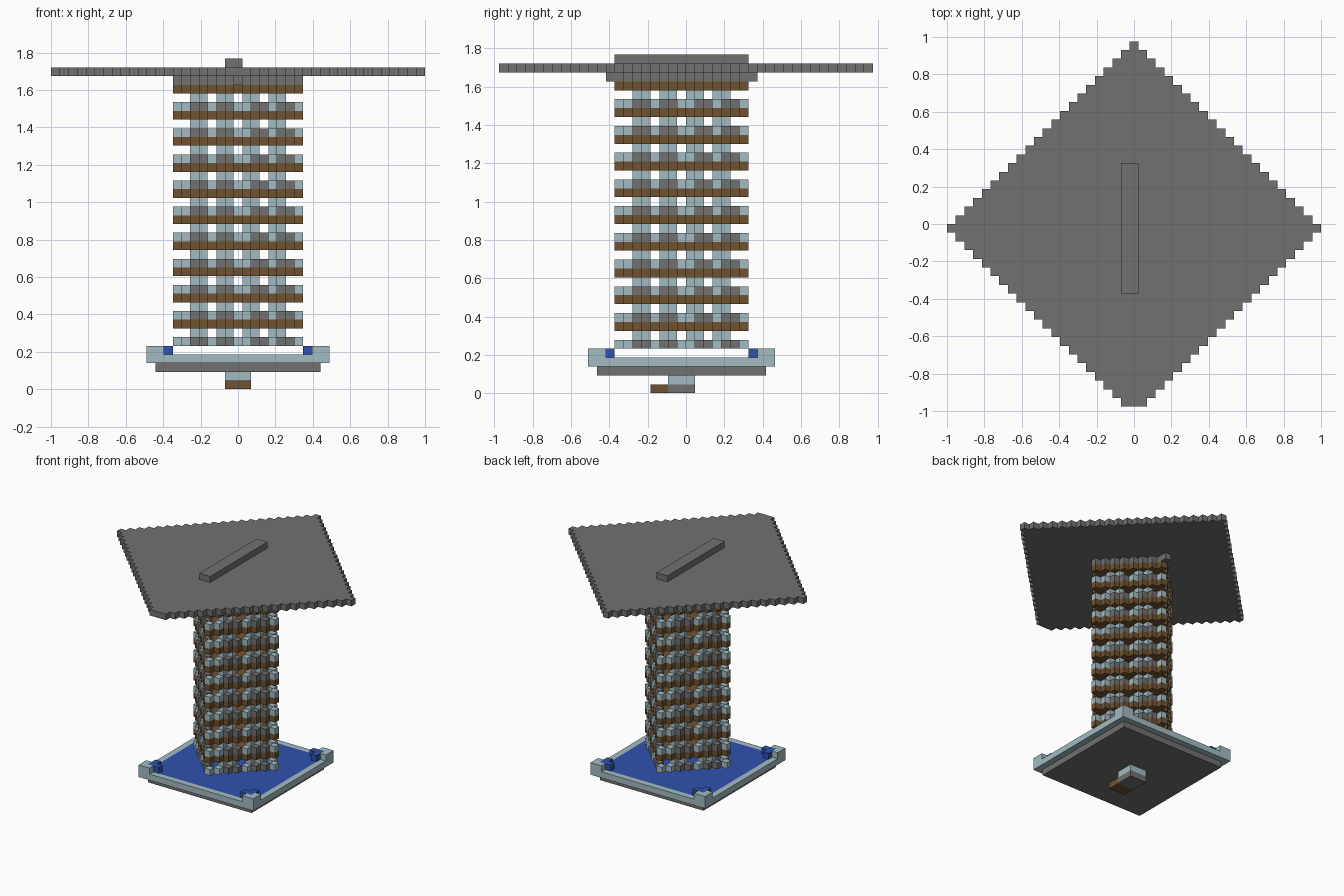
import bpy, bmesh
from mathutils import Vector

cube = bpy.data.objects.get("Cube")
if cube:
    bpy.data.objects.remove(cube, do_unlink=True)

U = 2 / 43  # block size


def make_material(name, rgb):
    m = bpy.data.materials.new(name)
    m.use_nodes = True
    m.diffuse_color = (*rgb, 1)
    m.node_tree.nodes["Principled BSDF"].inputs["Base Color"].default_value = (*rgb, 1)
    return m


STONE = make_material("grey stone", (0.165, 0.165, 0.165))
PALE = make_material("pale blue stone", (0.36, 0.5, 0.54))
WOOD = make_material("brown wood", (0.16, 0.085, 0.03))
WATER = make_material("blue water", (0.03, 0.085, 0.42))

AXES = [Vector(a) for a in ((1, 0, 0), (0, 1, 0), (0, 0, 1))]


def blocks(name, cells, material):
    """Build the outer skin of a set of unit blocks, merging flat areas."""
    cells = set(cells)
    bm = bmesh.new()
    for cell in cells:
        centre = Vector(cell)
        for i in range(3):
            n, a, b = AXES[i], AXES[(i + 1) % 3], AXES[(i + 2) % 3]
            for s in (1, -1):
                if tuple(int(c) for c in centre + n * s) in cells:
                    continue
                quad = [n * s + a + b, n * s - a + b, n * s - a - b, n * s + a - b]
                if s < 0:
                    quad.reverse()
                bm.faces.new([bm.verts.new(centre + q / 2) for q in quad])
    bmesh.ops.remove_doubles(bm, verts=bm.verts, dist=0.001)
    bmesh.ops.dissolve_limit(bm, angle_limit=0.01, verts=bm.verts, edges=bm.edges)
    bmesh.ops.translate(bm, vec=(0, -0.5, 0.5), verts=bm.verts)
    bmesh.ops.scale(bm, vec=(U, U, U), verts=bm.verts)
    mesh = bpy.data.meshes.new(name)
    bm.to_mesh(mesh)
    bm.free()
    mesh.materials.append(material)
    obj = bpy.data.objects.new(name, mesh)
    bpy.context.collection.objects.link(obj)
    return obj


def box(x0, x1, y0, y1, z):
    return {(x, y, z) for x in range(x0, x1 + 1) for y in range(y0, y1 + 1)}


def square(r, z):
    return box(-r, r, -r, r, z)


def diamond(r, z):
    return {c for c in square(r, z) if abs(c[0]) + abs(c[1]) <= r}


def ring(r, z):
    return diamond(r, z) - diamond(r - 1, z)


STRIPES = (1, 2, 4, 5)


def is_grey(c):
    # The striping turns with the tower, a quarter turn per side
    k = abs(c[1]) if c[0] * c[1] < 0 else abs(c[0])
    return k in STRIPES


# Small foot under the base
blocks("foot_step", box(-1, 1, -3, -2, 0), WOOD)
blocks("foot_bottom", box(-1, 1, -1, 1, 0), STONE)
blocks("foot_top", box(-1, 1, -1, 1, 1), PALE)

# Base slab and pool
blocks("base_slab", square(9, 2), STONE)
corners = [(sx, sy) for sx in (-1, 1) for sy in (-1, 1)]
rim = square(10, 3) - square(9, 3)
rim |= {(sx * a, sy * b, 4) for sx, sy in corners for a, b in ((10, 10), (9, 10), (10, 9))}
blocks("pool_rim", rim, PALE)
water = square(9, 3)
water |= {(sx * a, sy * b, 4) for sx, sy in corners for a, b in ((9, 9), (8, 9), (9, 8))}
blocks("pool_water", water, WATER)

# Tower storeys: striped wall, posts, wooden floor
for storey in range(10):
    z = 5 + 3 * storey
    wall = ring(7, z)
    grey = {c for c in wall if is_grey(c)}
    tag = f"_{storey + 1}"
    blocks("wall_grey" + tag, grey, STONE)
    blocks("wall_pale" + tag, wall - grey, PALE)
    blocks("window_posts" + tag, {c for c in ring(6, z + 1) if abs(c[0]) in STRIPES}, PALE)
    blocks("floor" + tag, diamond(7, z + 2), WOOD)

# Roof support, broad roof plate and raised ridge
blocks("roof_support", diamond(7, 35) | {(0, -8, 35), (0, 8, 35)}, STONE)
blocks("roof_plate", {c for c in diamond(21, 36) if c[1] > -21}, STONE)
blocks("roof_ridge", box(-1, 0, -7, 7, 37), STONE)
